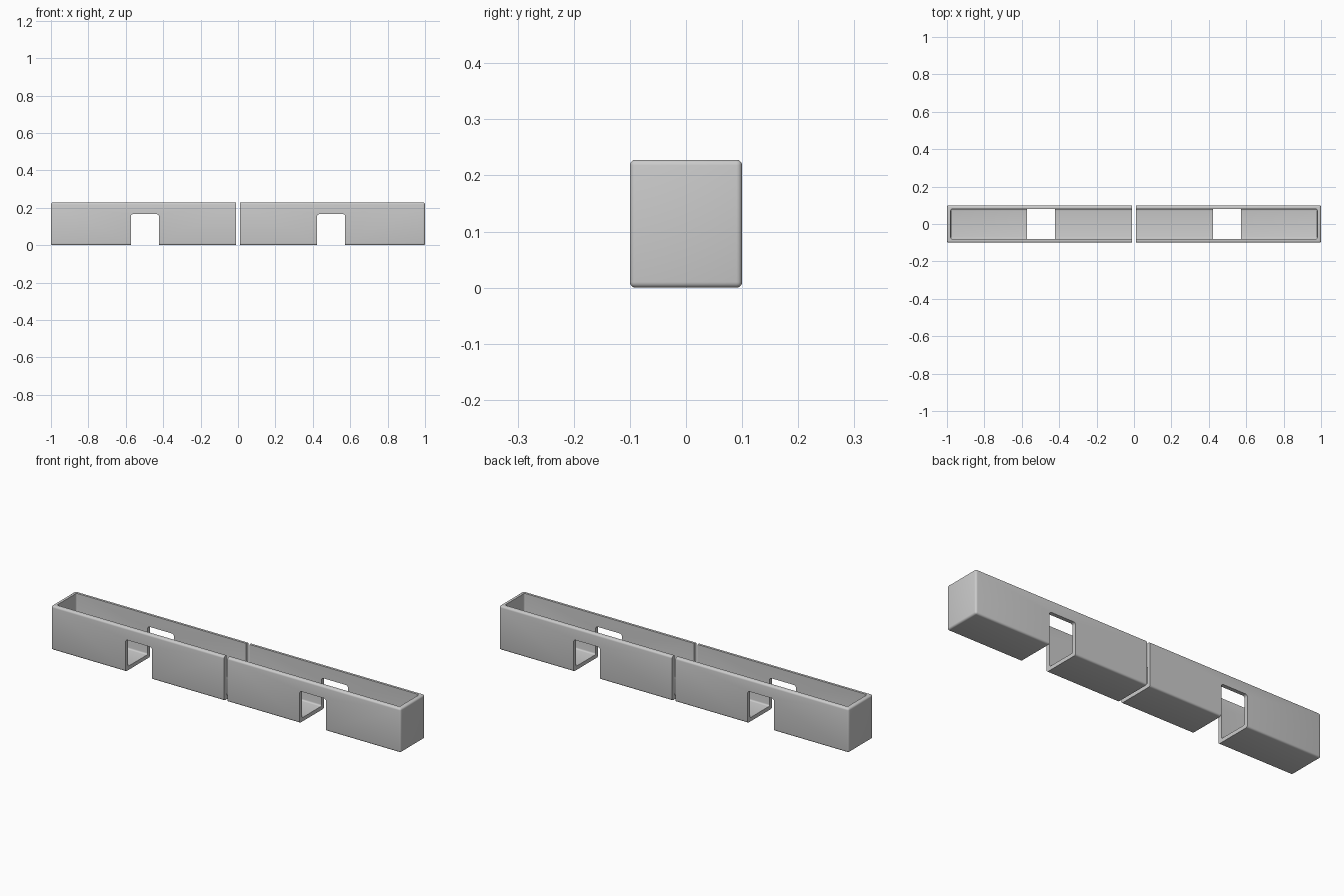
import bpy, bmesh
from mathutils import Vector

if "Cube" in bpy.data.objects:
    bpy.data.objects.remove(bpy.data.objects["Cube"])


def box(name, lo, hi, radius=0.0, pick=None, segments=4):
    """Box between two corners; edges passing pick(edge) are rounded."""
    lo, hi = Vector(lo), Vector(hi)
    bm = bmesh.new()
    bmesh.ops.create_cube(bm, size=1)
    for v in bm.verts:
        v.co = Vector(v.co[i] * (hi[i] - lo[i]) + (lo[i] + hi[i]) / 2 for i in range(3))
    if radius:
        edges = [e for e in bm.edges if pick is None or pick(e)]
        bmesh.ops.bevel(bm, geom=edges, offset=radius, segments=segments,
                        profile=0.5, affect='EDGES')
    me = bpy.data.meshes.new(name)
    bm.to_mesh(me)
    bm.free()
    ob = bpy.data.objects.new(name, me)
    bpy.context.collection.objects.link(ob)
    return ob


def along_y(e):
    d = e.verts[1].co - e.verts[0].co
    return abs(d.y) > 1e-4 and abs(d.x) < 1e-4 and abs(d.z) < 1e-4


# Rounded outer shell of the long trough
trough = box("trough", (-1, -0.1, 0), (1, 0.1, 0.228), 0.01)

# Cutters: open-topped cavity, arched notch through floor and walls, centre gap
cutters = [
    box("cavity_cutter", (-0.98, -0.08, 0.02), (0.98, 0.08, 0.4), 0.008),
    box("notch_cutter", (0.422, -0.3, -0.2), (0.573, 0.3, 0.166), 0.012, along_y),
    box("gap_cutter", (-0.5, -0.3, -0.2), (0.01, 0.3, 0.5)),
    box("far_half_cutter", (-1.2, -0.35, -0.25), (-0.3, 0.35, 0.55)),
]
for c in cutters:
    c.hide_render = True
    c.hide_set(True)
    m = trough.modifiers.new(c.name, 'BOOLEAN')
    m.operation = 'DIFFERENCE'
    m.solver = 'EXACT'
    m.object = c

# Bake the cuts, then remove the cutters
bpy.context.view_layer.update()
deps = bpy.context.evaluated_depsgraph_get()
mesh = bpy.data.meshes.new_from_object(trough.evaluated_get(deps))
trough.modifiers.clear()
trough.data = mesh
for c in cutters:
    bpy.data.objects.remove(c)

# Smooth rounded edges, mirror to the left half
trough.name = "trough_halves"
bpy.context.view_layer.objects.active = trough
trough.select_set(True)
bpy.ops.object.shade_smooth_by_angle(angle=0.6)
trough.modifiers.new("mirror", 'MIRROR').use_axis[0] = True
